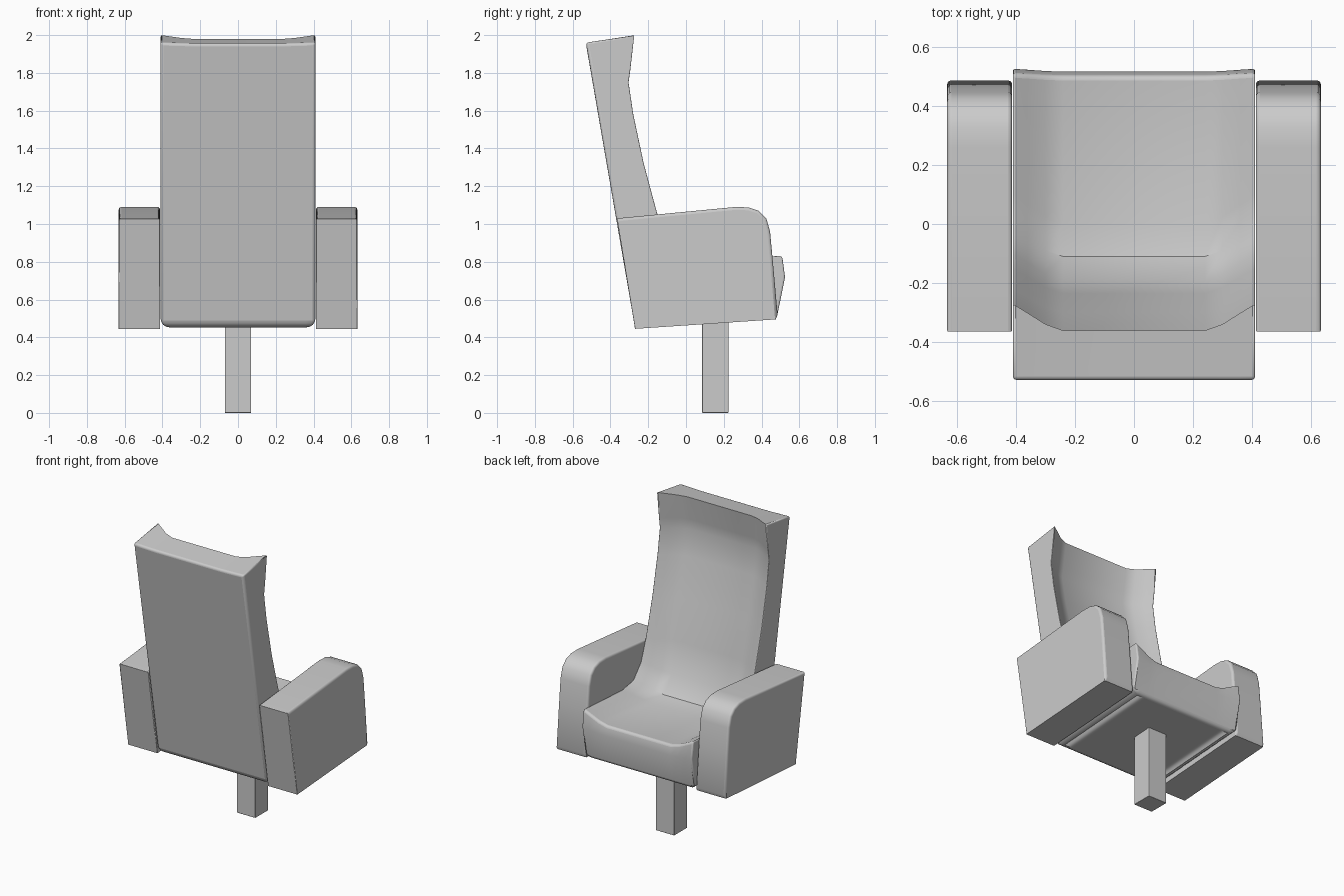
import bpy, bmesh

cube = bpy.data.objects.get("Cube")
if cube:
    bpy.data.objects.remove(cube, do_unlink=True)

# One plain grey finish
GREY = (0.6, 0.6, 0.6, 1)
mat = bpy.data.materials.new("plain grey")
mat.use_nodes = True
mat.diffuse_color = GREY
mat.node_tree.nodes["Principled BSDF"].inputs["Base Color"].default_value = GREY


def loft(name, columns, weight, bevel):
    """Join matching (x, [(y, z)]) outlines, close both ends, round by edge weight."""
    bm = bmesh.new()
    rings = [[bm.verts.new((x, y, z)) for y, z in outline] for x, outline in columns]
    n = len(rings[0])
    for a, b in zip(rings, rings[1:]):
        for i in range(n):
            j = (i + 1) % n
            bm.faces.new((a[i], a[j], b[j], b[i]))
    bm.faces.new(rings[0][::-1])
    bm.faces.new(rings[-1])
    bmesh.ops.recalc_face_normals(bm, faces=bm.faces)
    layer = bm.edges.layers.float.new("bevel_weight_edge")
    for ring in rings:
        for i in range(n):
            edge = bm.edges.get((ring[i], ring[(i + 1) % n]))
            edge[layer] = weight(i, False) if ring in (rings[0], rings[-1]) else 0
    for a, b in zip(rings, rings[1:]):
        for i in range(n):
            bm.edges.get((a[i], b[i]))[layer] = weight(i, True)
    mesh = bpy.data.meshes.new(name)
    bm.to_mesh(mesh)
    bm.free()
    obj = bpy.data.objects.new(name, mesh)
    bpy.context.collection.objects.link(obj)
    mesh.materials.append(mat)
    mod = obj.modifiers.new("rounding", "BEVEL")
    mod.limit_method = "WEIGHT"
    mod.width = bevel
    mod.segments = 4
    bpy.ops.object.select_all(action="DESELECT")
    obj.select_set(True)
    bpy.context.view_layer.objects.active = obj
    bpy.ops.object.shade_smooth_by_angle(angle=0.6)
    return obj


# Seat and backrest shell: raised rim outline and hollowed middle outline
rim = [(-0.27, 0.45), (-0.53, 1.96), (-0.27, 2.0), (-0.29, 1.82), (-0.30, 1.75),
       (-0.275, 1.58), (-0.22, 1.32), (-0.15, 1.06), (-0.10, 0.92), (-0.02, 0.83),
       (0.10, 0.81), (0.51, 0.835), (0.525, 0.72), (0.48, 0.50)]
middle = [(-0.27, 0.45), (-0.53, 1.955), (-0.36, 1.98), (-0.385, 1.82), (-0.395, 1.75),
          (-0.365, 1.58), (-0.30, 1.32), (-0.235, 1.06), (-0.19, 0.85), (-0.11, 0.74),
          (0.0, 0.72), (0.50, 0.765), (0.515, 0.70), (0.48, 0.50)]


def blend(t):
    return [(my + (ry - my) * t, mz + (rz - mz) * t)
            for (ry, rz), (my, mz) in zip(rim, middle)]


half = [(0.41, 1), (0.36, 0.66), (0.30, 0.24), (0.24, 0)]
columns = [(-x, blend(t)) for x, t in half] + [(x, blend(t)) for x, t in half[::-1]]
LAST = len(rim) - 1


def shell_weight(i, across):
    if across:
        return {0: 0.8, 1: 0.3, 11: 0.3, LAST: 0.4}.get(i, 0)
    return {0: 0.3, LAST: 1}.get(i, 0.2)


loft("seat_shell", columns, shell_weight, 0.05)

# Armrests: slanted blocks with a rounded top and front
arm = [(-0.27, 0.445), (-0.365, 1.03), (0.26, 1.09), (0.33, 1.088), (0.385, 1.07),
       (0.425, 1.03), (0.445, 0.96), (0.46, 0.80), (0.485, 0.52), (0.475, 0.495)]


def arm_weight(i, across):
    if across:
        return 0.25 if i == 1 else 0
    return {0: 0.25, 8: 0.2, 9: 0}.get(i, 1)


for side, inner, outer in (("left", 0.412, 0.632), ("right", -0.632, -0.412)):
    loft(side + "_armrest", [(inner, arm), (outer, arm)], arm_weight, 0.05)

# Square pedestal post
post = [(0.085, 0), (0.085, 0.55), (0.225, 0.55), (0.225, 0)]
loft("pedestal_post", [(-0.07, post), (0.07, post)], lambda i, across: 0.2, 0.02)
